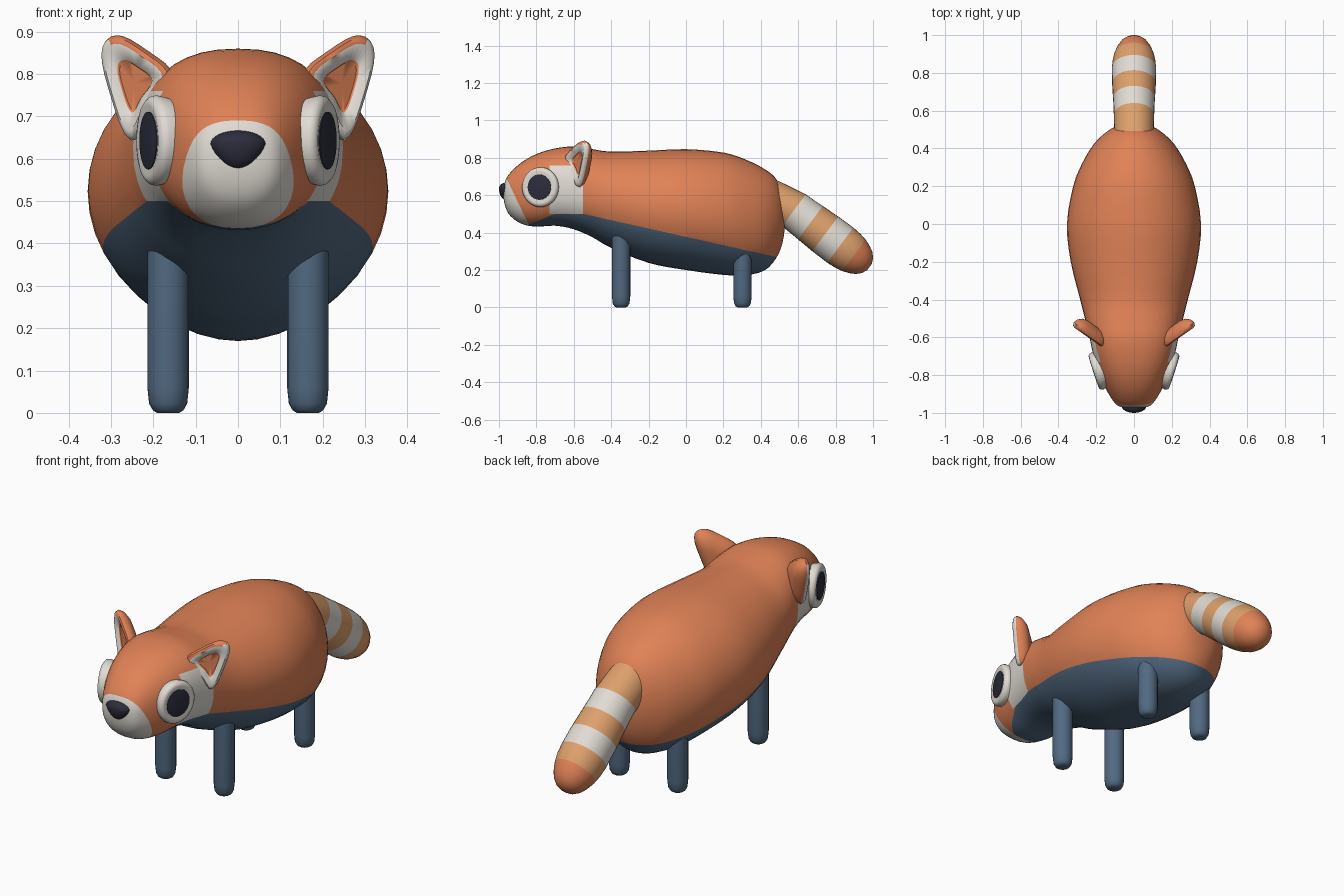
import bpy, bmesh, math
from mathutils import Vector, Matrix

if "Cube" in bpy.data.objects:
    bpy.data.objects.remove(bpy.data.objects["Cube"])


def material(name, rgb):
    m = bpy.data.materials.new(name)
    m.diffuse_color = (*rgb, 1)
    m.use_nodes = True
    m.node_tree.nodes["Principled BSDF"].inputs["Base Color"].default_value = m.diffuse_color
    return m


ORANGE = material("orange fur", (0.745, 0.223, 0.093))
CREAM = material("cream fur", (0.753, 0.716, 0.658))
BLUE = material("slate blue", (0.084, 0.144, 0.223))
TAN = material("tan stripe", (0.73, 0.352, 0.15))
DARK = material("dark eye and nose", (0.026, 0.026, 0.046))


def finish(name, bm, mats, rule=None, angle=50):
    bmesh.ops.recalc_face_normals(bm, faces=bm.faces)
    if rule:
        for f in bm.faces:
            f.material_index = rule(f)
    me = bpy.data.meshes.new(name)
    bm.to_mesh(me)
    bm.free()
    for m in mats:
        me.materials.append(m)
    ob = bpy.data.objects.new(name, me)
    bpy.context.collection.objects.link(ob)
    bpy.ops.object.select_all(action='DESELECT')
    ob.select_set(True)
    bpy.context.view_layer.objects.active = ob
    bpy.ops.object.shade_smooth_by_angle(angle=math.radians(angle))
    return ob


def spline(rows, steps, closed=False):
    """Catmull-Rom through the rows."""
    rows = [Vector(r) for r in rows]
    n = len(rows)
    get = (lambda i: rows[i % n]) if closed else (lambda i: rows[max(0, min(n - 1, i))])
    out = []
    for i in range(n if closed else n - 1):
        a, b, c, d = (get(i + k) for k in (-1, 0, 1, 2))
        for s in range(steps):
            t = s / steps
            out.append(0.5 * (2 * b + (c - a) * t + (2 * a - 5 * b + 4 * c - d) * t * t
                              + (3 * b - a - 3 * c + d) * t ** 3))
    if not closed:
        out.append(rows[-1])
    return out


def loft(rings):
    """Skin a list of closed rings and cap both ends; returns faces per band."""
    bm = bmesh.new()
    loops = [[bm.verts.new(p) for p in r] for r in rings]
    bands = []
    for a, b in zip(loops, loops[1:]):
        n = len(a)
        bands.append([bm.faces.new((a[i], a[(i + 1) % n], b[(i + 1) % n], b[i]))
                      for i in range(n)])
    for end in (loops[0], loops[-1]):
        f = bm.faces.new(end)
        bmesh.ops.poke(bm, faces=[f])
    return bm, bands


# Body and head: y, top, bottom, half width
PROFILE = [
    (-0.975, 0.64, 0.58, 0.04), (-0.965, 0.68, 0.535, 0.08), (-0.94, 0.72, 0.49, 0.108),
    (-0.88, 0.775, 0.447, 0.145), (-0.8, 0.82, 0.432, 0.182), (-0.7, 0.85, 0.437, 0.214),
    (-0.6, 0.86, 0.418, 0.236), (-0.5, 0.846, 0.375, 0.26), (-0.4, 0.833, 0.318, 0.285),
    (-0.2, 0.838, 0.238, 0.335), (0.0, 0.846, 0.2, 0.355), (0.2, 0.828, 0.174, 0.322),
    (0.32, 0.79, 0.172, 0.275), (0.42, 0.74, 0.198, 0.215), (0.48, 0.69, 0.26, 0.155),
    (0.515, 0.62, 0.34, 0.1), (0.53, 0.53, 0.44, 0.04)]


def body_ring(row, n=40):
    y, top, bot, w = row
    e = 2 / (2.35 if y < -0.6 else 2.0 if y > -0.4 else 2.0 + 0.35 * (-0.4 - y) / 0.2)
    ring = []
    for i in range(n):
        c, s = math.cos(math.tau * i / n), math.sin(math.tau * i / n)
        ring.append((w * math.copysign(abs(c) ** e, c), y,
                     (top + bot) / 2 + (top - bot) / 2 * math.copysign(abs(s) ** e, s)))
    return ring


def cut(bm, co, no, y0, y1):
    faces = [f for f in bm.faces if y0 < f.calc_center_median().y < y1]
    geom = set(faces)
    for f in faces:
        geom.update(f.edges)
        geom.update(f.verts)
    bmesh.ops.bisect_plane(bm, geom=list(geom), dist=1e-4, plane_co=co, plane_no=no)


def body_colour(f):
    c = f.calc_center_median()
    y, z = c.y, c.z
    if y < -0.84 - 0.48 * (z - 0.44):                       # muzzle
        return 1
    if z < min(0.5 - 0.223 * (y + 0.55), 0.5, 0.44 + 0.4 * (y + 0.85)):   # belly
        return 2
    if -0.73 < y < -0.55 and 0.5 < z < 0.76:                # cheek
        return 1
    return 0


bm, _ = loft([body_ring(r) for r in spline(PROFILE, 3)])
cut(bm, (0, -0.55, 0.5), (0, 0.223, 1), -0.6, 1)
cut(bm, (0, -0.85, 0.44), (0, -0.4, 1), -0.95, -0.65)
cut(bm, (0, 0, 0.5), (0, 0, 1), -0.78, -0.5)
cut(bm, (0, 0, 0.76), (0, 0, 1), -0.78, -0.5)
cut(bm, (0, -0.73, 0), (0, 1, 0), -0.8, -0.65)
cut(bm, (0, -0.55, 0), (0, 1, 0), -0.62, -0.5)
cut(bm, (0, -0.84, 0.44), (0, 1, 0.48), -1, -0.75)
finish("body", bm, [ORANGE, CREAM, BLUE], body_colour)

# Tail: distance along its slanted axis and radius, with a flat upright base
AXIS, UP, START = Vector((0, 0.8, -0.6)), Vector((0, 0.6, 0.8)), Vector((0, 0.457, 0.609))
TAIL = [(0.15, 0.107), (0.2, 0.108), (0.26, 0.111), (0.36, 0.116), (0.46, 0.117),
        (0.51, 0.113), (0.55, 0.105), (0.59, 0.09), (0.62, 0.073), (0.642, 0.05), (0.655, 0.02)]


def circle(c, u, v, n=32):
    return [c + u * math.cos(math.tau * i / n) + v * math.sin(math.tau * i / n) for i in range(n)]


rings = [circle(Vector((0, 0.493, 0.555)), Vector((0.104, 0, 0)), Vector((0, 0, 0.122)))]
rings += [circle(START + AXIS * s, Vector((r, 0, 0)), UP * r) for s, r in TAIL]


def tail_colour(f):
    s = (f.calc_center_median() - START).dot(AXIS)
    return 2 if s > 0.55 else 1 if 0.15 < s < 0.26 or 0.36 < s < 0.46 else 0


bm, _ = loft(rings)
finish("tail", bm, [TAN, CREAM, ORANGE], tail_colour)

# Nose: rounded triangle pressed into the muzzle
bm = bmesh.new()
bmesh.ops.create_uvsphere(bm, u_segments=24, v_segments=16, radius=1)
for v in bm.verts:
    x, y, z = v.co
    wide = 0.066 * (1 + 0.25 * z) if z < 0 else 0.066
    v.co = (x * wide, -0.963 + y * 0.037, 0.635 + z * (0.032 if z > 0 else 0.06))
finish("nose", bm, [DARK])

# Ear outline in x and z; it lies on a plane facing forward and outward
EAR = [(0.25, 0.645), (0.215, 0.71), (0.172, 0.765), (0.165, 0.81), (0.22, 0.855),
       (0.28, 0.89), (0.318, 0.88), (0.325, 0.83), (0.3, 0.735), (0.275, 0.665)]
EAR_MID = Vector((0.25, 0.775))
# scale of outline, depth behind the front plane
EAR_RINGS = [(0.3, 0.075), (0.65, 0.066), (0.9, 0.043), (1.0, 0.018),
             (0.95, 0.0), (0.83, -0.006), (0.5, 0.008), (0.46, 0.014)]
outline = spline(EAR, 3, closed=True)

for side, sx in (("left", -1), ("right", 1)):
    rings = []
    for k, d in EAR_RINGS:
        ring = []
        for p in outline:
            x, z = EAR_MID + (p - EAR_MID) * k
            ring.append((sx * (x - 0.4 * d), -0.648 + 0.7 * (x - 0.165) + 0.8 * d, z))
        rings.append(ring)
    bm, bands = loft(rings)
    for i, band in enumerate(bands):
        for f in band:
            c = f.calc_center_median()
            upper = c.z > 0.79 + 0.75 * (abs(c.x) - 0.19)   # fur on the upper rim
            f.material_index = int(i in (4, 5) and not upper or i == 3 and not upper)
    for f in bands[5]:
        f.material_index = 1
    finish("ear_" + side, bm, [ORANGE, CREAM])

    # Eye ring and pupil
    turn = Matrix.Rotation(math.radians(-18 if sx > 0 else 198), 4, 'Z')
    place = Matrix.Translation((sx * 0.193, -0.778, 0.643)) @ turn
    ex, ey, ez = Vector((1, 0, 0)), Vector((0, 1, 0)), Vector((0, 0, 1))

    def disc(name, rows, mat):
        bm, _ = loft([circle(ex * d, ey * r * 0.96, ez * r, 36) for d, r in rows])
        bm.transform(place)
        finish(name, bm, [mat])

    disc("eye_ring_" + side, [(-0.03, 0.1), (0.0, 0.107), (0.012, 0.104),
                              (0.02, 0.095), (0.022, 0.085), (0.018, 0.066)], CREAM)
    disc("pupil_" + side, [(0.014, 0.068), (0.021, 0.068), (0.023, 0.06)], DARK)

    # Legs
    for end, y, top in (("front", -0.347, 0.45), ("rear", 0.302, 0.4)):
        rows = [(0.0, 0.026), (0.006, 0.036), (0.022, 0.045), (0.06, 0.049), (top, 0.049)]
        bm, _ = loft([circle(Vector((sx * 0.165, y, z)), ex * r, ey * r, 20) for z, r in rows])
        finish(f"{end}_leg_{side}", bm, [BLUE])
